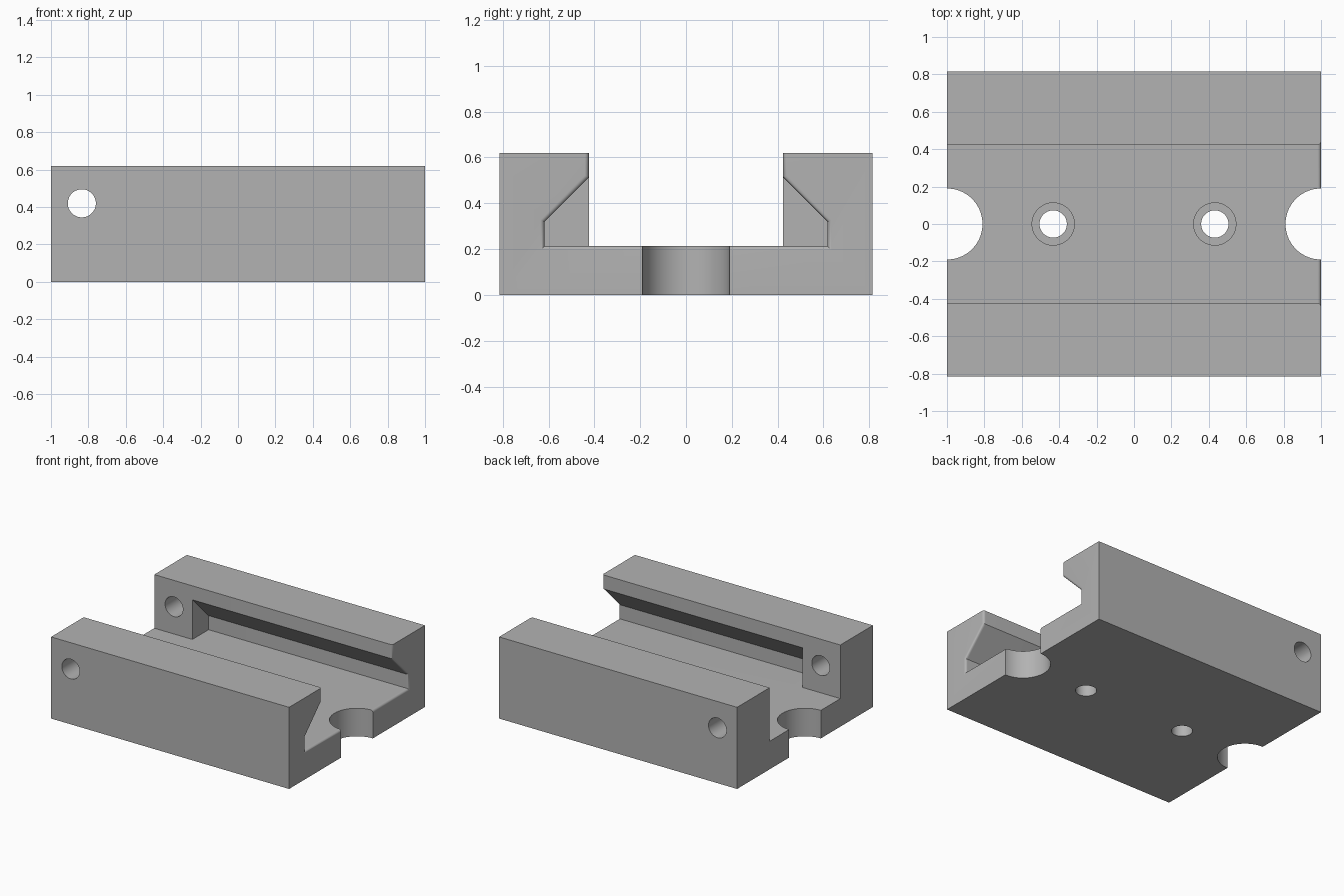
import bpy, bmesh, math
from mathutils import Vector, Matrix

if "Cube" in bpy.data.objects:
    bpy.data.objects.remove(bpy.data.objects["Cube"], do_unlink=True)

HALF_Y, HEIGHT, FLOOR = 0.815, 0.62, 0.213
SLOT, UNDERCUT, GROOVE_START, FILLET = 0.424, 0.618, -0.68, 0.018

grey = bpy.data.materials.new("plain_grey")
grey.use_nodes = True
grey.diffuse_color = (0.448, 0.448, 0.448, 1)
grey.node_tree.nodes["Principled BSDF"].inputs["Base Color"].default_value = grey.diffuse_color


def make_object(name, bm):
    bmesh.ops.recalc_face_normals(bm, faces=bm.faces)
    mesh = bpy.data.meshes.new(name)
    bm.to_mesh(mesh)
    bm.free()
    mesh.materials.append(grey)
    obj = bpy.data.objects.new(name, mesh)
    bpy.context.collection.objects.link(obj)
    return obj


def offset(profile, r):
    """Grow a counter-clockwise profile outward by r with mitred corners."""
    grown = []
    for i, p in enumerate(profile):
        a = (p - profile[i - 1]).normalized()
        b = (profile[(i + 1) % len(profile)] - p).normalized()
        n, m = Vector((a.y, -a.x)), Vector((b.y, -b.x))
        grown.append(p + (n + m) * r / (1 + n.dot(m)))
    return grown


def loft(name, stations):
    """Skin (x, profile) stations whose profiles are in the yz plane."""
    bm = bmesh.new()
    rings = [[bm.verts.new((x, p.x, p.y)) for p in prof] for x, prof in stations]
    for r, s in zip(rings, rings[1:]):
        for i in range(len(r)):
            bm.faces.new((r[i - 1], r[i], s[i], s[i - 1]))
    bm.faces.new(rings[0])
    bm.faces.new(rings[-1])
    return make_object(name, bm)


def cylinder(name, centre, radius, depth, along_y=False):
    bm = bmesh.new()
    turn = Matrix.Rotation(math.pi / 2 if along_y else 0, 4, "X")
    bmesh.ops.create_cone(bm, cap_ends=True, segments=64, radius1=radius, radius2=radius,
                          depth=depth, matrix=Matrix.Translation(centre) @ turn)
    return make_object(name, bm)


def mirrored(right):
    pts = [Vector(p) for p in right]
    return pts + [Vector((-p.x, p.y)) for p in reversed(pts)]


# Solid block
outline = mirrored([(HALF_Y, 0), (HALF_Y, HEIGHT)])
block = loft("slide_block", [(-1, outline), (1, outline)])

# Straight slot, and dovetail groove flaring in a fillet at its open end
slot = mirrored([(SLOT, FLOOR), (SLOT, 0.8)])
dovetail = mirrored([(UNDERCUT, FLOOR), (UNDERCUT, 0.32), (SLOT, 0.514), (SLOT, 0.8)])
stations = [(GROOVE_START, dovetail)]
for i in range(9):
    t = i / 8 * math.pi / 2
    stations.append((1 - FILLET + FILLET * math.sin(t),
                     offset(dovetail, FILLET * (1 - math.cos(t)))))
stations.append((1.1, stations[-1][1]))
cutters = [loft("groove_cutter", stations),
           loft("slot_cutter", [(-1.1, slot), (GROOVE_START, slot)])]

# End notches, counterbored screw holes and the cross hole
for side in (-1, 1):
    cutters += [
        cylinder("notch_cutter", (side, 0, 0.2), 0.19, 0.8),
        cylinder("screw_cutter", (side * 0.432, 0, 0.2), 0.073, 0.8),
        cylinder("counterbore_cutter", (side * 0.432, 0, 0.31), 0.113, 0.4),
    ]
cutters.append(cylinder("cross_hole_cutter", (-0.835, 0, 0.42), 0.075, 2, along_y=True))

# Cut everything out of the block
bpy.ops.object.select_all(action="DESELECT")
bpy.context.view_layer.objects.active = block
block.select_set(True)
for cutter in cutters:
    cutter.hide_render = True
    mod = block.modifiers.new("cut", "BOOLEAN")
    mod.operation = "DIFFERENCE"
    mod.solver = "EXACT"
    mod.object = cutter
    bpy.ops.object.modifier_apply(modifier=mod.name)
    bpy.data.objects.remove(cutter, do_unlink=True)

bpy.ops.object.shade_smooth_by_angle(angle=math.radians(30))
